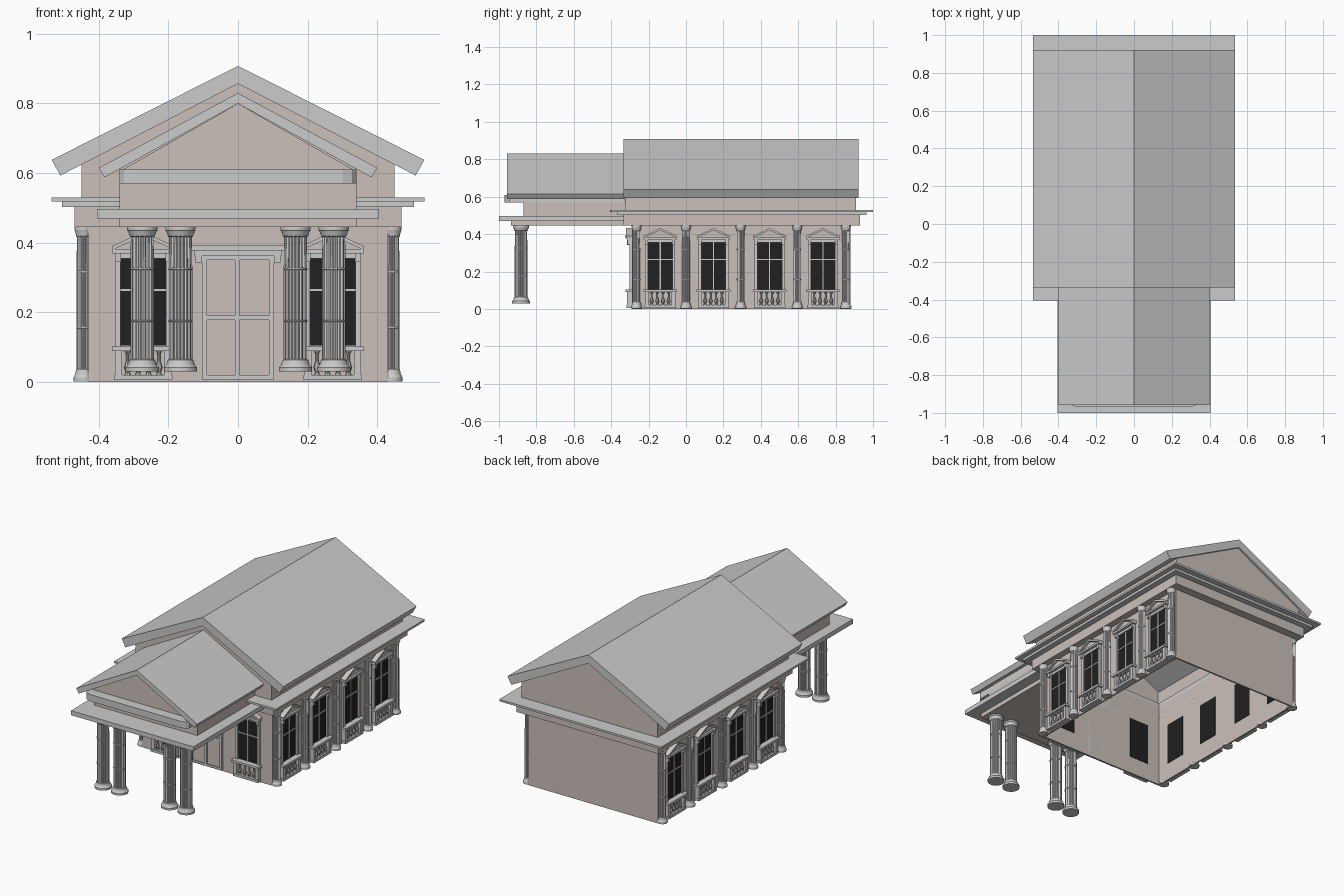
import bpy, bmesh, math
from mathutils import Matrix

if "Cube" in bpy.data.objects:
    bpy.data.objects.remove(bpy.data.objects["Cube"])


def material(name, col):
    m = bpy.data.materials.new(name)
    m.diffuse_color = (*col, 1)
    m.use_nodes = True
    m.node_tree.nodes["Principled BSDF"].inputs["Base Color"].default_value = m.diffuse_color
    return m


STONE = material("warm_stone", (0.60, 0.53, 0.49))
GLASS = material("dark_glass", (0.015, 0.015, 0.015))


def make_mesh(name, bm, mat=None):
    bmesh.ops.recalc_face_normals(bm, faces=bm.faces)
    me = bpy.data.meshes.new(name)
    bm.to_mesh(me)
    bm.free()
    if mat:
        me.materials.append(mat)
    return me


def place(name, me, matrix=Matrix()):
    ob = bpy.data.objects.new(name, me)
    ob.matrix_world = matrix
    bpy.context.collection.objects.link(ob)
    return ob


def add_box(bm, x0, x1, y0, y1, z0, z1):
    m = Matrix.Translation(((x0 + x1) / 2, (y0 + y1) / 2, (z0 + z1) / 2))
    bmesh.ops.create_cube(bm, size=1, matrix=m @ Matrix.Diagonal((x1 - x0, y1 - y0, z1 - z0, 1)))


def add_prism(bm, pts, y0, y1):
    """Extrude an x-z outline from y0 to y1."""
    f = bm.faces.new([bm.verts.new((x, y0, z)) for x, z in pts])
    ext = bmesh.ops.extrude_face_region(bm, geom=[f])["geom"]
    new = [v for v in ext if isinstance(v, bmesh.types.BMVert)]
    bmesh.ops.translate(bm, verts=new, vec=(0, y1 - y0, 0))
    if f.is_valid is False or len(f.link_loops if hasattr(f, "link_loops") else f.loops) == 0:
        return
    if all(len(e.link_faces) == 1 for e in f.edges):
        bm.faces.new([bm.verts.new((x, y0, z)) for x, z in pts])


def add_ring(bm, hx, y0, y1, z0, z1, inner):
    """Rectangular frame around an open middle; inner = (hx, y0, y1)."""
    ix, iy0, iy1 = inner
    add_box(bm, -hx, -ix, y0, y1, z0, z1)
    add_box(bm, ix, hx, y0, y1, z0, z1)
    add_box(bm, -ix, ix, y0, iy0, z0, z1)
    add_box(bm, -ix, ix, iy1, y1, z0, z1)


def add_lathe(bm, profile, cx=0, cy=0, n=12, flute=0.0):
    """Revolve (r, z, fluted) rows; fluted rows get grooves."""
    rows = []
    for r, z, fl in profile:
        row = []
        for i in range(n):
            k = r * (1 - flute) if fl and i % 3 == 0 else r
            a = 2 * math.pi * i / n
            row.append(bm.verts.new((cx + k * math.cos(a), cy + k * math.sin(a), z)))
        rows.append(row)
    for a, b in zip(rows, rows[1:]):
        for i in range(n):
            j = (i + 1) % n
            bm.faces.new((a[i], a[j], b[j], b[i]))
    bm.faces.new(rows[0])
    bm.faces.new(rows[-1])


def chevron(hx, z_edge, z_top, ix, iz_edge, iz_top):
    return [(-hx, z_edge), (0, z_top), (hx, z_edge), (ix, iz_edge), (0, iz_top), (-ix, iz_edge)]


# Main hall walls, open below
INNER = (0.42, -0.28, 0.87)
bm = bmesh.new()
add_ring(bm, 0.43, -0.29, 0.88, 0, 0.45, INNER)
place("hall_walls", make_mesh("hall_walls", bm, STONE))

# Architrave band and cornice steps
bm = bmesh.new()
add_ring(bm, 0.47, -0.335, 0.93, 0.445, 0.503, INNER)
place("hall_architrave", make_mesh("hall_architrave", bm, STONE))
bm = bmesh.new()
add_ring(bm, 0.505, -0.37, 0.965, 0.503, 0.518, INNER)
add_ring(bm, 0.535, -0.405, 1.0, 0.518, 0.53, INNER)
place("hall_cornice", make_mesh("hall_cornice", bm))

# Attic side walls, gable ends and main roof
bm = bmesh.new()
for s in (-1, 1):
    add_box(bm, min(s * 0.45, s * 0.44), max(s * 0.45, s * 0.44), -0.32, 0.91, 0.53, 0.622)
gable = [(-0.45, 0.53), (0.45, 0.53), (0.45, 0.625), (0, 0.857), (-0.45, 0.625)]
add_prism(bm, gable, -0.325, -0.315)
add_prism(bm, gable, 0.90, 0.91)
place("hall_attic", make_mesh("hall_attic", bm, STONE))
bm = bmesh.new()
add_prism(bm, chevron(0.535, 0.638, 0.908, 0.51, 0.593, 0.857), -0.335, 0.922)
place("hall_roof", make_mesh("hall_roof", bm))

# Portico: beam, slab, block, pediment and roof
bm = bmesh.new()
add_box(bm, -0.34, 0.34, -0.935, -0.33, 0.445, 0.47)
add_box(bm, -0.34, 0.34, -0.87, -0.32, 0.497, 0.572)
add_prism(bm, [(-0.34, 0.605), (0.34, 0.605), (0, 0.80)], -0.91, -0.90)
place("portico_block", make_mesh("portico_block", bm, STONE))
bm = bmesh.new()
add_box(bm, -0.405, 0.405, -1.0, -0.335, 0.47, 0.497)
add_prism(bm, chevron(0.40, 0.615, 0.83, 0.383, 0.588, 0.80), -0.957, -0.325)
place("portico_slab_and_roof", make_mesh("portico_slab_and_roof", bm))
bm = bmesh.new()
plan = [(-0.34, -0.33), (-0.34, -0.945), (-0.328, -0.96), (-0.30, -0.97)]
plan += [(-x, y) for x, y in reversed(plan)]
f = bm.faces.new([bm.verts.new((x, y, 0.57)) for x, y in plan])
top = [bm.verts.new((x, y, 0.61)) for x, y in plan]
low = list(f.verts)
bm.faces.new(top)
for i in range(len(plan)):
    j = (i + 1) % len(plan)
    bm.faces.new((low[i], low[j], top[j], top[i]))
place("pediment_base", make_mesh("pediment_base", bm))


# Fluted columns with drum joints
def column_mesh(name, r, z0, z1):
    h = z1 - z0
    p = [(r * 1.4, z0, 0), (r * 1.4, z0 + .012, 0), (r * 1.2, z0 + .02, 0), (r * 1.08, z0 + .034, 0),
         (r, z0 + .036, 1)]
    for t in (0.35, 0.71):
        z = z0 + h * t
        p += [(r, z - .003, 1), (r * 1.03, z - .002, 0), (r * 1.03, z + .002, 0), (r, z + .003, 1)]
    p += [(r * 0.97, z1 - .03, 1), (r * 1.05, z1 - .027, 0), (r * 1.22, z1 - .012, 0),
          (r * 1.28, z1 - .01, 0), (r * 1.28, z1, 0)]
    bm = bmesh.new()
    add_lathe(bm, p, n=48, flute=0.13)
    return make_mesh(name, bm)


big = column_mesh("portico_column", 0.034, 0.03, 0.446)
small = column_mesh("side_column", 0.0205, 0.002, 0.446)
for s in (-1, 1):
    for x in (0.165, 0.275):
        place("portico_column", big, Matrix.Translation((s * x, -0.882, 0)))
    for y in (-0.265, 0.0, 0.292, 0.595, 0.855):
        place("side_column", small, Matrix.Translation((s * 0.443, y, 0)))

# Window trim: frame, muntins, pediment hood, balustrade (wall plane y=0, facing -y)
bm = bmesh.new()
for s in (-1, 1):
    add_box(bm, s * 0.0725 - .0075, s * 0.0725 + .0075, -0.012, 0, 0.10, 0.365)
    add_box(bm, s * 0.072 - .008, s * 0.072 + .008, -0.022, 0, 0.345, 0.372)
    add_box(bm, s * 0.071 - .010, s * 0.071 + .010, -0.025, 0, 0.012, 0.09)
add_box(bm, -0.08, 0.08, -0.012, 0, 0.355, 0.37)
add_box(bm, -0.003, 0.003, -0.007, 0, 0.105, 0.355)
add_box(bm, -0.066, 0.066, -0.007, 0, 0.262, 0.268)
add_box(bm, -0.088, 0.088, -0.028, 0, 0.37, 0.382)
add_prism(bm, chevron(0.09, 0.39, 0.432, 0.088, 0.38, 0.42), -0.03, 0)
add_box(bm, -0.09, 0.09, -0.034, 0, 0.09, 0.103)
add_box(bm, -0.084, 0.084, -0.028, 0, 0.006, 0.02)
baluster = [(.009, .02, 0), (.005, .028, 0), (.010, .042, 0), (.004, .062, 0), (.004, .08, 0), (.009, .09, 0)]
for x in (-0.045, -0.015, 0.015, 0.045):
    add_lathe(bm, baluster, x, -0.014, n=8)
trim = make_mesh("window_trim", bm)
bm = bmesh.new()
add_box(bm, -0.066, 0.066, -0.003, 0.012, 0.105, 0.355)
glass = make_mesh("window_glass", bm, GLASS)
bm = bmesh.new()
add_prism(bm, [(-0.085, 0.382), (0.085, 0.382), (0, 0.424)], -0.016, 0)
tymp = make_mesh("window_pediment_panel", bm, STONE)

spots = [Matrix.Translation((s * 0.272, -0.29, 0)) for s in (-1, 1)]
for s in (-1, 1):
    for y in (-0.138, 0.147, 0.447, 0.732):
        spots.append(Matrix.Translation((s * 0.43, y, 0)) @ Matrix.Rotation(s * math.pi / 2, 4, "Z"))
for m in spots:
    place("window_trim", trim, m)
    place("window_glass", glass, m)
    place("window_pediment_panel", tymp, m)

# Double door with stone panels, grey rails and hood
bm = bmesh.new()
add_box(bm, -0.1, 0.1, -0.296, -0.28, 0.01, 0.36)
place("door_panels", make_mesh("door_panels", bm, STONE))
bm = bmesh.new()
for x, w in ((-0.096, .007), (-0.002, .006), (0.096, .007)):
    add_box(bm, x - w, x + w, -0.303, -0.28, 0.008, 0.362)
for z in (0.014, 0.185, 0.356):
    add_box(bm, -0.1, 0.1, -0.302, -0.28, z - .006, z + .006)
for s in (-1, 1):
    add_box(bm, s * 0.113 - .009, s * 0.113 + .009, -0.315, -0.28, 0.343, 0.368)
add_box(bm, -0.125, 0.125, -0.312, -0.28, 0.362, 0.378)
add_box(bm, -0.135, 0.135, -0.325, -0.28, 0.378, 0.392)
place("door_frame", make_mesh("door_frame", bm))
